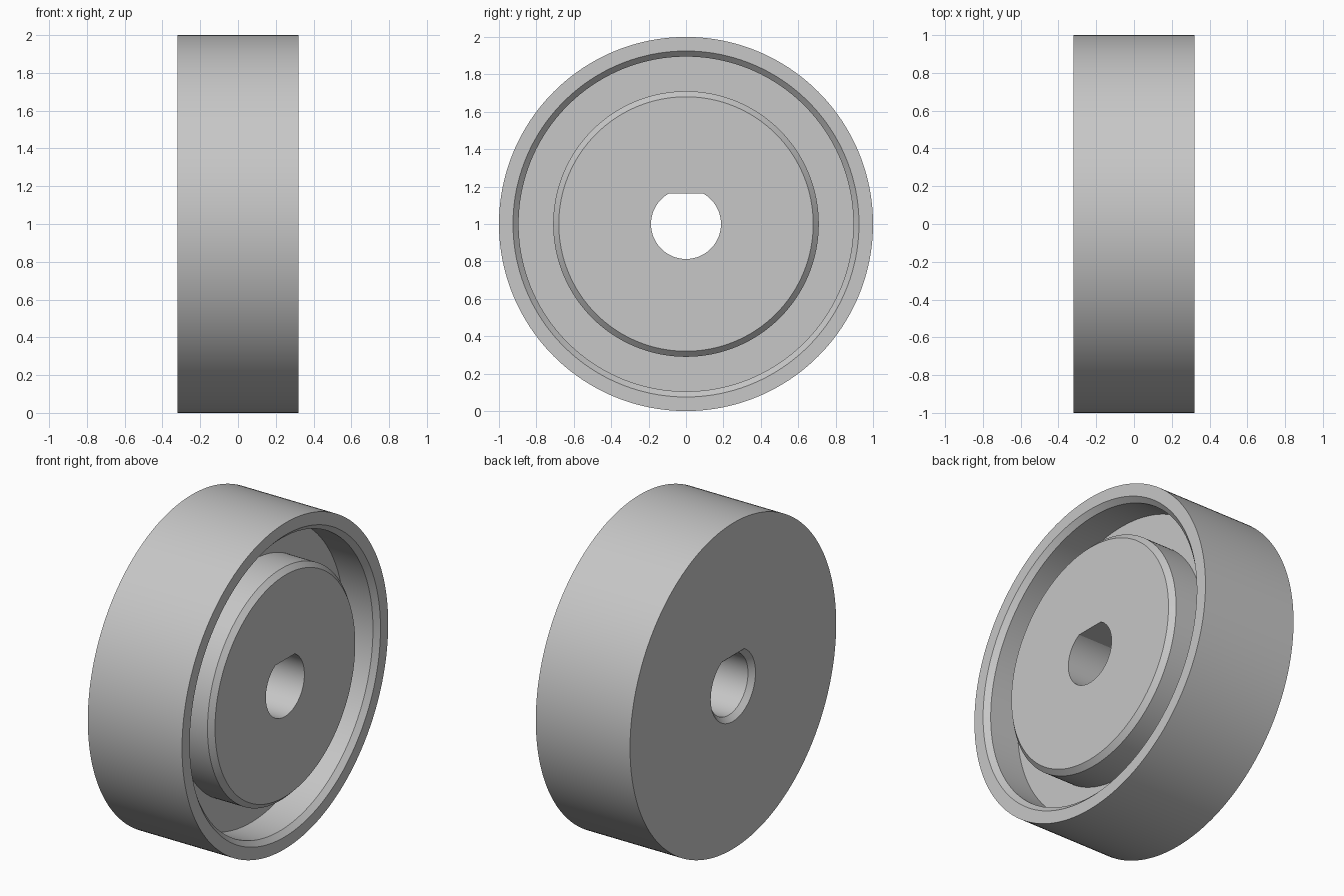
import bpy
import bmesh
from math import sin, cos, pi, radians

cube = bpy.data.objects.get("Cube")
if cube:
    bpy.data.objects.remove(cube, do_unlink=True)

SEGMENTS = 192
HALF_WIDTH = 0.32
BEVEL = 0.03
FLOOR = HALF_WIDTH - 0.225
BORE = 0.187
RIM, POCKET, HUB = 1.0, 0.895, 0.71
FLAT = sin(radians(60))   # the bore's flat, as a share of its radius

grey = bpy.data.materials.new("light_grey")
grey.use_nodes = True
colour = (0.57, 0.57, 0.57, 1)
grey.diffuse_color = colour
grey.node_tree.nodes["Principled BSDF"].inputs["Base Color"].default_value = colour


def ring(bm, x, radius, has_flat):
    """Circle around the x axis, cut straight at the top for the D-shaped bore."""
    verts = []
    for i in range(SEGMENTS):
        a = 2 * pi * i / SEGMENTS
        z = radius * sin(a)
        if has_flat:
            z = min(z, radius * FLAT)
        verts.append(bm.verts.new((x, radius * cos(a), 1 + z)))
    return verts


# Closed cross-section: (x, radius, D-shaped)
section = [
    (-HALF_WIDTH, BORE + BEVEL, True),      # bevelled bore entry
    (-HALF_WIDTH, RIM, False),              # plain face
    (HALF_WIDTH, RIM, False),               # tread
    (HALF_WIDTH, POCKET + BEVEL, False),    # rim lip
    (HALF_WIDTH - BEVEL, POCKET, False),
    (FLOOR, POCKET, False),                 # pocket wall
    (FLOOR, HUB, False),                    # pocket floor
    (HALF_WIDTH - BEVEL, HUB, False),       # hub wall
    (HALF_WIDTH, HUB - BEVEL, False),
    (HALF_WIDTH, BORE, True),               # hub face
    (BEVEL - HALF_WIDTH, BORE, True),       # bore
]

bm = bmesh.new()
rings = [ring(bm, *p) for p in section]
for a, b in zip(rings, rings[1:] + rings[:1]):
    for i in range(SEGMENTS):
        j = (i + 1) % SEGMENTS
        bm.faces.new((a[i], a[j], b[j], b[i]))
bmesh.ops.recalc_face_normals(bm, faces=bm.faces)

mesh = bpy.data.meshes.new("wheel")
bm.to_mesh(mesh)
bm.free()
mesh.materials.append(grey)
wheel = bpy.data.objects.new("wheel", mesh)
bpy.context.collection.objects.link(wheel)

bpy.ops.object.select_all(action="DESELECT")
wheel.select_set(True)
bpy.context.view_layer.objects.active = wheel
bpy.ops.object.shade_smooth_by_angle(angle=radians(30))
